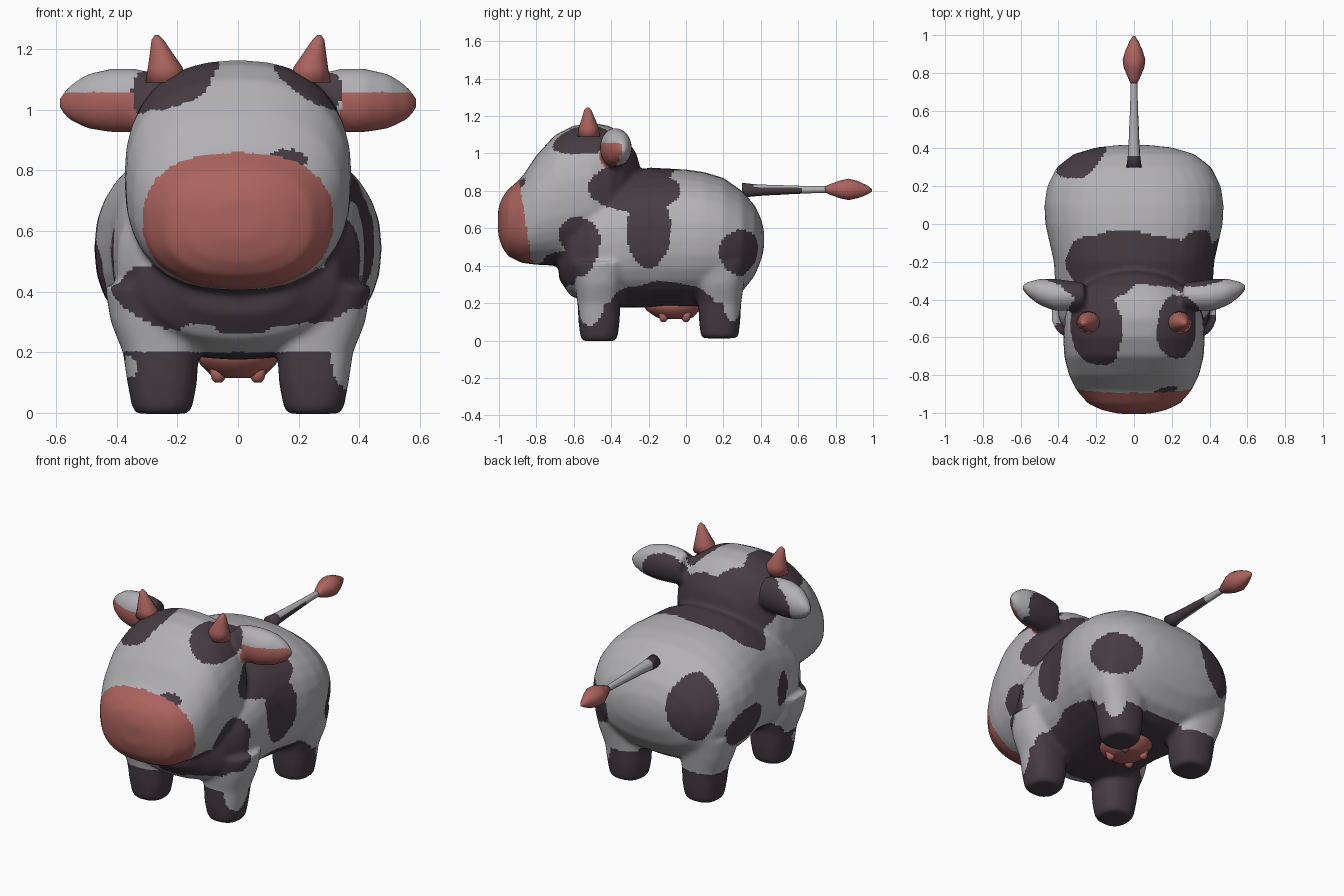
import bpy, bmesh, math
from mathutils import Vector

old = bpy.data.objects.get("Cube")
if old:
    bpy.data.objects.remove(old, do_unlink=True)


def material(name, r, g, b):
    mat = bpy.data.materials.new(name)
    mat.use_nodes = True
    mat.diffuse_color = (r, g, b, 1)
    mat.node_tree.nodes["Principled BSDF"].inputs["Base Color"].default_value = (r, g, b, 1)
    return mat


WHITE, DARK, PINK = range(3)
palette = [material("off_white", .45, .44, .46),
           material("charcoal", .062, .045, .056),
           material("dusty_pink", .41, .125, .11)]


def loft(bm, axis, rings, power=2.0, side=1, sides=32):
    """Skin rings of (position, centre a, centre b, radius a, radius b) along an axis."""
    loops = []
    for t, ca, cb, ra, rb in rings:
        loop = []
        for i in range(sides):
            ang = math.tau * i / sides
            c, s = math.cos(ang), math.sin(ang)
            co = [ca + ra * math.copysign(abs(c) ** (2 / power), c),
                  cb + rb * math.copysign(abs(s) ** (2 / power), s)]
            co.insert(axis, t)
            co[0] *= side
            loop.append(bm.verts.new(co))
        loops.append(loop)
    faces = [bm.faces.new(loops[0]), bm.faces.new(loops[-1])]
    for lo, hi in zip(loops, loops[1:]):
        for i in range(sides):
            j = (i + 1) % sides
            faces.append(bm.faces.new((lo[i], lo[j], hi[j], hi[i])))
    bmesh.ops.recalc_face_normals(bm, faces=faces)


def finish(name, bm, rule, voxel=0, smooth=0):
    """Make the object, fuse its volumes, then colour each face by the rule."""
    mesh = bpy.data.meshes.new(name)
    bm.to_mesh(mesh)
    bm.free()
    ob = bpy.data.objects.new(name, mesh)
    bpy.context.collection.objects.link(ob)
    if voxel:
        fuse = ob.modifiers.new("fuse", "REMESH")
        fuse.mode, fuse.voxel_size = "VOXEL", voxel
        soften = ob.modifiers.new("soften", "SMOOTH")
        soften.factor, soften.iterations = .5, smooth
        graph = bpy.context.evaluated_depsgraph_get()
        mesh = bpy.data.meshes.new_from_object(ob.evaluated_get(graph))
        ob.modifiers.clear()
        ob.data = mesh
        mesh.name = name
    mesh.materials.clear()
    for mat in palette:
        mesh.materials.append(mat)
    for p in mesh.polygons:
        p.use_smooth = True
        p.material_index = rule(p.center, p.normal)
    return ob


# Patches: centre and radii
DARK_BODY = [
    (-.05, -.21, .92, .46, .17, .21), (.4, -.27, .82, .25, .25, .14),    # saddle
    (.45, -.2, .6, .2, .12, .22), (.4, -.58, .51, .15, .12, .17),        # left side
    (0, -.6, .39, .43, .2, .13), (0, -.1, .19, .6, .36, .15),            # chest, belly
    (.42, .31, .47, .2, .13, .13), (-.43, .08, .46, .18, .17, .11),      # rump
    (-.28, .34, .62, .14, .16, .19), (-.43, -.33, .5, .1, .05, .11)]
DARK_HEAD = [
    (-.22, -.56, 1.1, .16, .22, .18), (.24, -.55, 1.1, .13, .17, .16),   # horn patches
    (-.2, -.3, 1.05, .22, .13, .15), (0, -.3, .92, .4, .14, .12),        # nape
    (.35, -.3, 1, .14, .1, .12), (-.35, -.3, 1, .14, .1, .12),           # ear roots
    (.16, -.87, .83, .07, .08, .04)]
LIGHT = [
    (.37, -.52, .2, .08, .08, .12), (-.36, -.53, .15, .03, .06, .035),
    (-.13, -.62, .26, .07, .12, .035), (.25, -.62, .27, .16, .12, .025),
    (.37, .26, .2, .08, .06, .1)]


def inside(co, patches):
    wobble = .13 * math.sin(17 * co.x + 13 * co.y) * math.sin(19 * co.z + 8 * co.y)
    for x, y, z, rx, ry, rz in patches:
        if ((co.x - x) / rx) ** 2 + ((co.y - y) / ry) ** 2 + ((co.z - z) / rz) ** 2 < 1 + wobble:
            return True
    return False


def hide_rule(co, normal):
    if co.y < -.89 + .16 * (.84 - co.z):
        return PINK
    ear = abs(co.x) > .34 and -.52 < co.y and co.z > .88
    if ear and co.z < 1.06 and normal.y < -.2:
        return PINK
    if inside(co, LIGHT):
        return WHITE
    if co.z < .2 or inside(co, DARK_BODY) or inside(co, DARK_HEAD):
        return DARK
    return WHITE


def span(y, half, low, high):
    return (y, 0, (low + high) / 2, half, (high - low) / 2)


# Body, head, legs and ears fused into one soft hide
bm = bmesh.new()
loft(bm, 1, [span(*r) for r in (
    (-.68, .2, .33, .55), (-.62, .33, .24, .7), (-.5, .4, .19, .8), (-.35, .415, .175, .88),
    (-.2, .425, .175, .925), (0, .47, .175, .915), (.1, .475, .185, .9), (.2, .46, .2, .87),
    (.3, .41, .26, .8), (.37, .32, .35, .72), (.405, .2, .44, .64), (.418, .08, .5, .58))], 2.3)
loft(bm, 1, [span(*r) for r in (
    (-1.005, .08, .57, .7), (-.985, .17, .5, .76), (-.95, .245, .45, .81), (-.88, .305, .415, .87),
    (-.8, .345, .405, .99), (-.7, .37, .4, 1.1), (-.6, .375, .4, 1.15), (-.5, .37, .42, 1.165),
    (-.4, .34, .45, 1.145), (-.33, .28, .5, 1.09), (-.27, .17, .6, 1.01), (-.25, .06, .7, .95))], 2.4)
for side in (1, -1):
    for y, foot in ((-.465, 0), (.18, .015)):
        loft(bm, 2, [(foot - .003, .25, y, .085, .085), (.02, .25, y, .1, .1),
                     (.1, .25, y, .115, .11), (.2, .255, y, .125, .115),
                     (.3, .27, y, .15, .13), (.42, .28, y, .16, .15)], 2.5, side)
    loft(bm, 0, [(.26, -.38, 1.03, .07, .09), (.34, -.38, 1.03, .08, .106),
                 (.42, -.375, 1.03, .085, .106), (.5, -.36, 1.028, .07, .09),
                 (.56, -.345, 1.022, .04, .055), (.592, -.335, 1.02, .012, .018)], 2, side)
finish("hide", bm, hide_rule, .014, 8)

# Horns
for side, label in ((1, "left"), (-1, "right")):
    bm = bmesh.new()
    loft(bm, 2, [(1.09, .24, -.52, .066, .06), (1.14, .24, -.52, .057, .053),
                 (1.19, .254, -.522, .036, .034), (1.23, .265, -.525, .02, .02),
                 (1.247, .268, -.525, .006, .006)], 2, side, 12)
    finish(label + "_horn", bm, lambda co, n: PINK)

# Udder with four teats
bm = bmesh.new()
loft(bm, 2, [(.115, 0, -.06, .06, .07), (.125, 0, -.06, .09, .1),
             (.16, 0, -.07, .125, .14), (.21, 0, -.07, .15, .17)], 2, 1, 20)
for side in (1, -1):
    for y in (-.12, 0):
        loft(bm, 2, [(.1, .065, y, .012, .012), (.112, .065, y, .022, .022),
                     (.15, .065, y, .03, .03)], 2, side, 10)
finish("udder", bm, lambda co, n: PINK)

# Tail with a patchy stem and a pointed tuft
bm = bmesh.new()
loft(bm, 1, [(y, 0, .8 + .01 * y, r, r) for y, r in
             ((.3, .04), (.36, .033), (.44, .028), (.5, .026), (.56, .023),
              (.62, .021), (.68, .019), (.73, .018), (.78, .017))], 2, 1, 12)
finish("tail", bm, lambda co, n: DARK if co.y < .4 or (co.y < .62 and n.x > -.2 and n.z < .5) else WHITE)
bm = bmesh.new()
loft(bm, 1, [(.735, 0, .808, .014, .012), (.77, 0, .808, .03, .03), (.83, 0, .808, .055, .052),
             (.87, 0, .808, .06, .06), (.92, 0, .807, .045, .048),
             (.97, 0, .805, .022, .025), (.995, 0, .803, .006, .006)], 2, 1, 10)
finish("tail_tuft", bm, lambda co, n: PINK)
